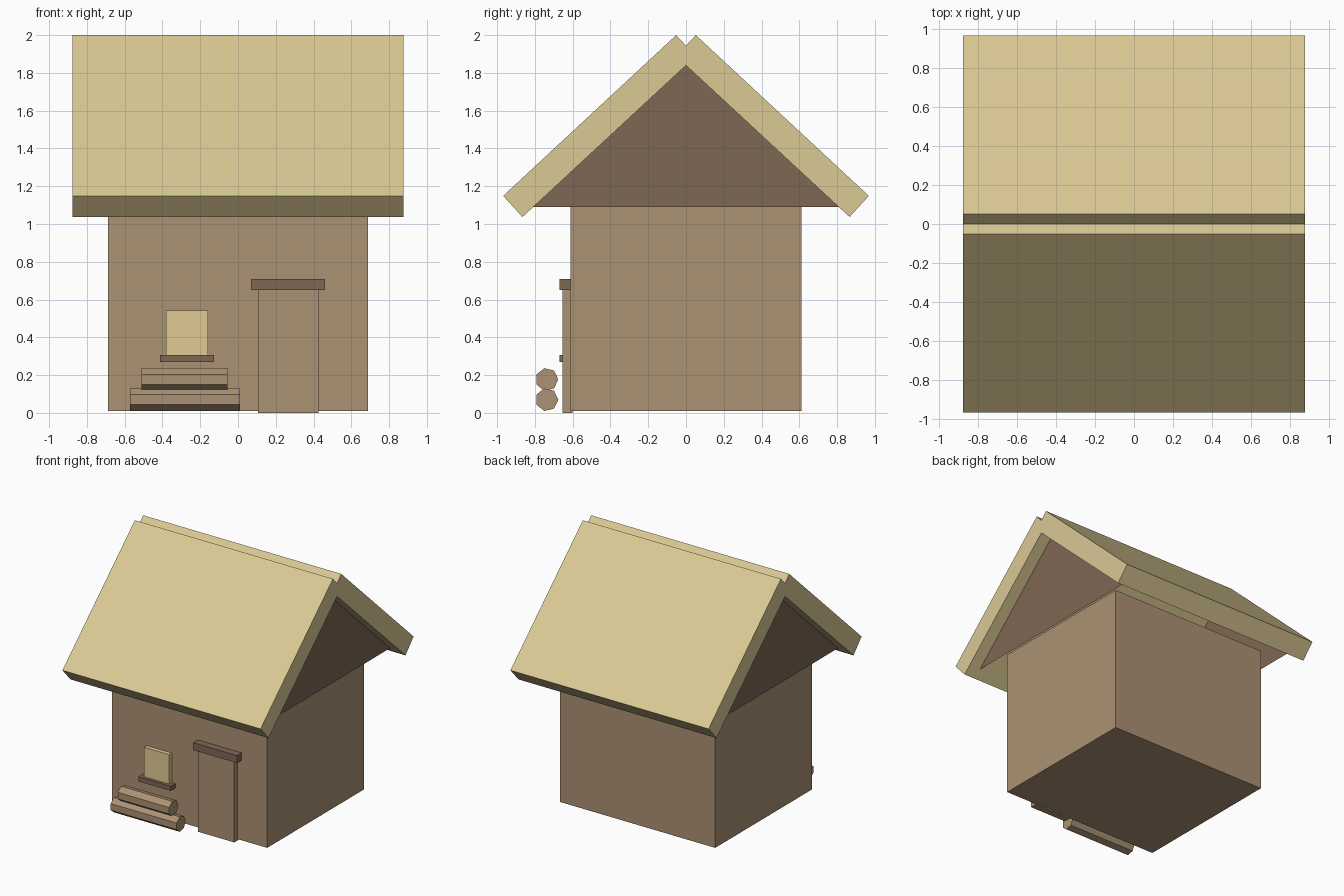
import bpy, bmesh, math

if "Cube" in bpy.data.objects:
    bpy.data.objects.remove(bpy.data.objects["Cube"])


def make_mat(name, rgb):
    m = bpy.data.materials.new(name)
    m.diffuse_color = tuple((c / 255) ** 2.2 for c in rgb) + (1.0,)
    m.use_nodes = True
    m.node_tree.nodes["Principled BSDF"].inputs["Base Color"].default_value = m.diffuse_color
    return m


WOOD = make_mat("wood", (170, 144, 115))
DARK = make_mat("dark_wood", (125, 103, 85))
STRAW = make_mat("straw", (218, 200, 147))
GLOW = make_mat("window_glow", (224, 202, 145))


def prism(name, profile, x0, x1, mat):
    """Extrude a (y, z) profile along x; equal x values give a flat sheet."""
    bm = bmesh.new()
    face = bm.faces.new([bm.verts.new((x0, y, z)) for y, z in profile])
    if x1 != x0:
        ext = bmesh.ops.extrude_face_region(bm, geom=[face], use_keep_orig=True)
        moved = [v for v in ext["geom"] if isinstance(v, bmesh.types.BMVert)]
        bmesh.ops.translate(bm, verts=moved, vec=(x1 - x0, 0, 0))
        bmesh.ops.recalc_face_normals(bm, faces=bm.faces)
    elif face.normal.x * x0 < 0 or (face.normal_update() or face.normal.x * x0 < 0):
        face.normal_flip()
    mesh = bpy.data.meshes.new(name)
    bm.to_mesh(mesh)
    bm.free()
    mesh.materials.append(mat)
    ob = bpy.data.objects.new(name, mesh)
    bpy.context.collection.objects.link(ob)
    return ob


def box(name, x, y, z, mat):
    return prism(name, [(y[0], z[0]), (y[1], z[0]), (y[1], z[1]), (y[0], z[1])], x[0], x[1], mat)


# Main body
box("walls", (-0.687, 0.687), (-0.612, 0.612), (0.01, 1.16), WOOD)

# Two crossing roof slabs and the thin gable sheets under their ends
slab = [(-0.968, 1.149), (-0.866, 1.037), (0.052, 1.888), (-0.052, 2.0)]
gable = [(-0.81, 1.09), (0.81, 1.09), (0, 1.845)]
for s, side, end in ((1, "front", "right"), (-1, "back", "left")):
    prism("roof_slab_" + side, [(s * y, z) for y, z in slab], -0.877, 0.877, STRAW)
    prism("gable_" + end, gable, s * 0.78, s * 0.78, DARK)

# Door and lintel
box("door", (0.105, 0.425), (-0.655, -0.60), (0.0, 0.65), WOOD)
box("door_lintel", (0.07, 0.46), (-0.67, -0.60), (0.65, 0.71), DARK)

# Window and sill
box("window", (-0.38, -0.158), (-0.645, -0.60), (0.305, 0.543), GLOW)
box("window_sill", (-0.413, -0.127), (-0.67, -0.60), (0.27, 0.307), DARK)

# Stacked seven-sided logs
for name, x0, x1, cz in (("log_lower", -0.573, 0.01, 0.07), ("log_upper", -0.51, -0.055, 0.177)):
    ring = [(-0.737 + 0.061 * math.cos(i * math.tau / 7), cz + 0.061 * math.sin(i * math.tau / 7))
            for i in range(7)]
    prism(name, ring, x0, x1, WOOD)
